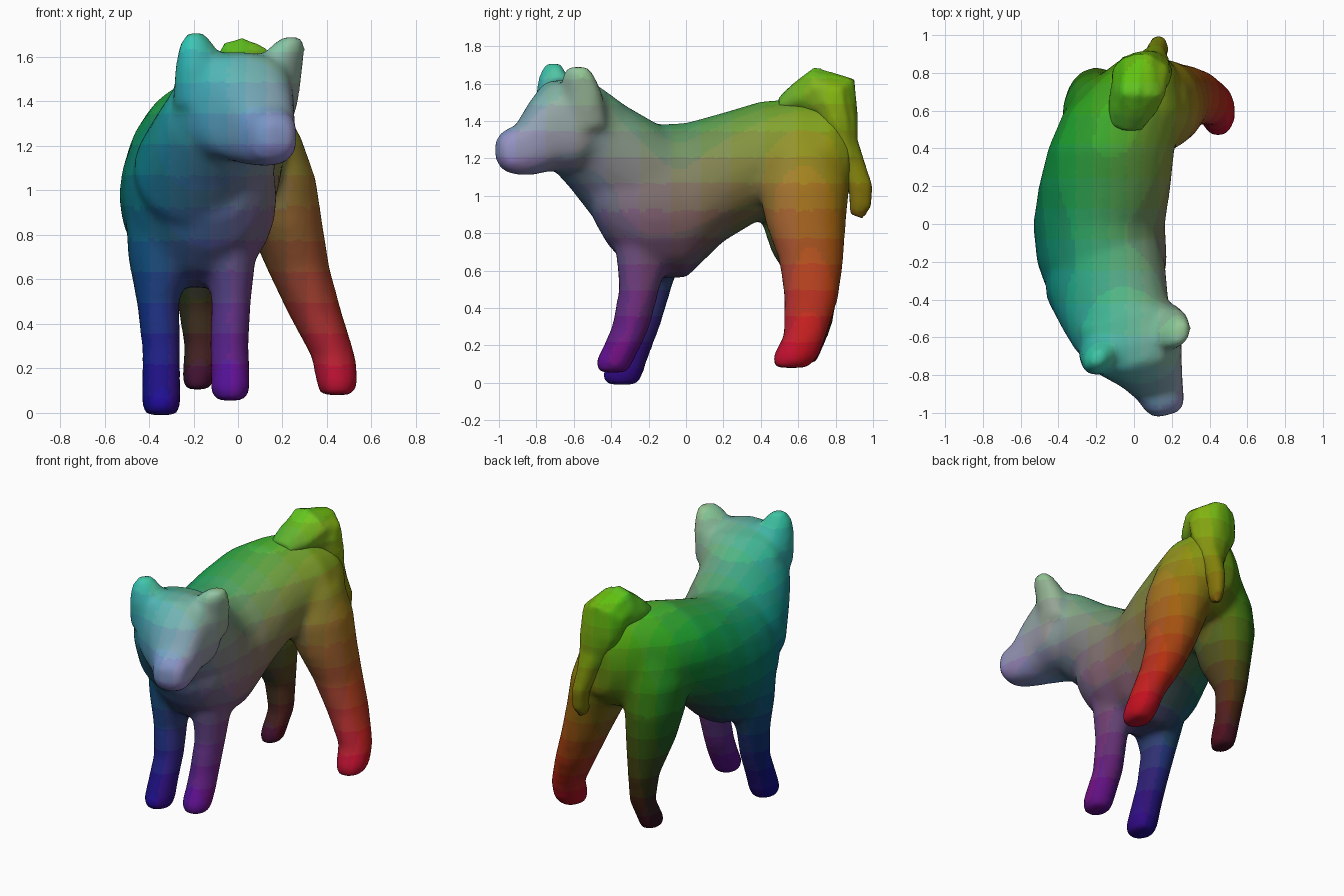
import bpy, bmesh, math, random
from mathutils import Vector

random.seed(4)
X, Y, Z = Vector((1, 0, 0)), Vector((0, 1, 0)), Vector((0, 0, 1))
STEPS = 12


def loft(bm, rings, side=X, up=Z, power=2.0, jitter=0.0, n=24):
    """Closed tube through rings (x, y, z, half width, half height)."""
    side = Vector(side).normalized()
    loops = []
    for i, (x, y, z, w, h) in enumerate(rings):
        u = up
        if u is None:                       # follow the path direction
            a, b = rings[max(i - 1, 0)], rings[min(i + 1, len(rings) - 1)]
            u = side.cross(Vector(b[:3]) - Vector(a[:3]))
        u = Vector(u).normalized()
        loop = []
        for k in range(n):
            c, s = math.cos(k * math.tau / n), math.sin(k * math.tau / n)
            c = math.copysign(abs(c) ** (2 / power), c)
            s = math.copysign(abs(s) ** (2 / power), s)
            j = 1 + random.uniform(-jitter, jitter)
            loop.append(bm.verts.new(Vector((x, y, z)) + side * c * w * j + u * s * h * j))
        loops.append(loop)
    for a, b in zip(loops, loops[1:]):
        for k in range(n):
            bm.faces.new((a[k], a[(k + 1) % n], b[(k + 1) % n], b[k]))
    bm.faces.new(loops[0][::-1])
    bm.faces.new(loops[-1])


def paint(me):
    """Tint faces by position: red along x, green with height, blue to the front."""
    slots = {}
    for p in me.polygons:
        c = p.center
        q = ((c.x + 0.53) / 1.06, c.z / 1.7, (1 - c.y) / 2)
        key = tuple(min(STEPS, max(0, round(v * STEPS))) for v in q)
        if key not in slots:
            m = bpy.data.materials.new("coat_%d_%d_%d" % key)
            m.diffuse_color = (*[0.55 * (v / STEPS) ** 2.2 + 0.003 for v in key], 1)
            slots[key] = len(me.materials)
            me.materials.append(m)
        p.material_index = slots[key]


def finish(name, bm, voxel, smooth):
    """Fuse the overlapping tubes to one skin, relax it and colour it."""
    bmesh.ops.recalc_face_normals(bm, faces=bm.faces)
    me = bpy.data.meshes.new(name)
    bm.to_mesh(me)
    bm.free()
    ob = bpy.data.objects.new(name, me)
    bpy.context.collection.objects.link(ob)
    r = ob.modifiers.new("fuse", 'REMESH')
    r.mode, r.voxel_size = 'VOXEL', voxel
    s = ob.modifiers.new("relax", 'SMOOTH')
    s.factor, s.iterations = 0.5, smooth
    dg = bpy.context.evaluated_depsgraph_get()
    ob.data = bpy.data.meshes.new_from_object(ob.evaluated_get(dg))
    ob.modifiers.clear()
    ob.data.name = name
    for p in ob.data.polygons:
        p.use_smooth = True
    paint(ob.data)
    return ob


body = bmesh.new()
# torso, curved sideways
loft(body, [(.06, .88, 1.2, .12, .18), (.03, .79, 1.2, .21, .28), (-.05, .6, 1.2, .32, .32),
            (-.12, .4, 1.19, .335, .315), (-.155, .2, 1.1, .35, .345), (-.185, 0, .975, .35, .415),
            (-.17, -.2, .97, .345, .41), (-.16, -.33, .99, .31, .35), (-.125, -.42, 1, .24, .26),
            (-.1, -.5, 1.04, .15, .16)])
# neck, leaning forward and up
loft(body, [(-.17, -.08, .99, .31, .33), (-.15, -.3, 1.11, .325, .31), (-.1, -.47, 1.26, .29, .265),
            (-.05, -.58, 1.36, .275, .25), (-.01, -.67, 1.4, .2, .2)],
     side=(.97, .22, 0), up=(0, .52, .85))
# head and muzzle, turned to one side
turn = (.966, .26, 0)
loft(body, [(-.06, -.48, 1.38, .25, .21), (-.015, -.63, 1.375, .28, .25), (.035, -.74, 1.37, .225, .24),
            (.095, -.82, 1.31, .165, .2), (.14, -.9, 1.245, .125, .135), (.165, -.97, 1.24, .105, .11),
            (.18, -1.01, 1.245, .065, .06)], side=turn, power=2.6)
# ears, broad at the base
loft(body, [(-.18, -.65, 1.38, .12, .13), (-.175, -.69, 1.56, .11, .11),
            (-.185, -.71, 1.65, .085, .07), (-.19, -.71, 1.71, .04, .04)], turn, Y)
loft(body, [(.16, -.55, 1.36, .11, .13), (.185, -.56, 1.55, .11, .11),
            (.22, -.575, 1.64, .085, .085), (.245, -.58, 1.69, .05, .055)], turn, Y)
# front legs
loft(body, [(-.345, -.345, -.01, .07, .085), (-.345, -.34, .04, .09, .108), (-.345, -.3, .15, .087, .104),
            (-.345, -.24, .3, .087, .102), (-.36, -.2, .5, .096, .122), (-.345, -.18, .7, .15, .165),
            (-.3, -.18, .95, .21, .2)], X, Y)
loft(body, [(-.035, -.39, .055, .07, .08), (-.035, -.385, .11, .09, .102), (-.035, -.34, .2, .089, .102),
            (-.04, -.295, .3, .087, .102), (-.03, -.25, .5, .089, .11), (-.03, -.23, .7, .11, .145),
            (-.05, -.19, .95, .19, .2)], X, Y)
# hind legs, the right one stretched outward
loft(body, [(.445, .56, .08, .075, .09), (.445, .585, .14, .094, .124), (.43, .635, .25, .099, .115),
            (.345, .67, .45, .122, .145), (.27, .67, .65, .142, .172), (.21, .64, .85, .17, .215),
            (.15, .63, 1.05, .2, .245), (.085, .63, 1.25, .195, .22), (.04, .63, 1.4, .1, .12)], X, Y)
loft(body, [(-.18, .62, .105, .06, .08), (-.18, .63, .16, .073, .092), (-.165, .695, .3, .078, .085),
            (-.18, .705, .48, .09, .11), (-.19, .64, .7, .137, .185), (-.2, .61, .9, .17, .22),
            (-.18, .58, 1.1, .2, .22), (-.15, .57, 1.3, .15, .18)], X, Y)
finish("animal_body", body, 0.023, 8)

# bushy tail draped over the rump, ending in a thin tuft
tail = bmesh.new()
loft(tail, [(-.04, .51, 1.47, .08, .05), (-.01, .6, 1.51, .12, .09), (.02, .7, 1.545, .145, .135),
            (.04, .79, 1.53, .15, .14), (.06, .82, 1.4, .14, .1), (.09, .85, 1.28, .1, .07),
            (.11, .89, 1.16, .06, .07), (.13, .935, 1.04, .05, .065), (.13, .93, .95, .045, .06),
            (.12, .91, .89, .03, .04)], side=(1, -.1, 0), up=None, jitter=.09)
finish("tail", tail, 0.02, 2)
